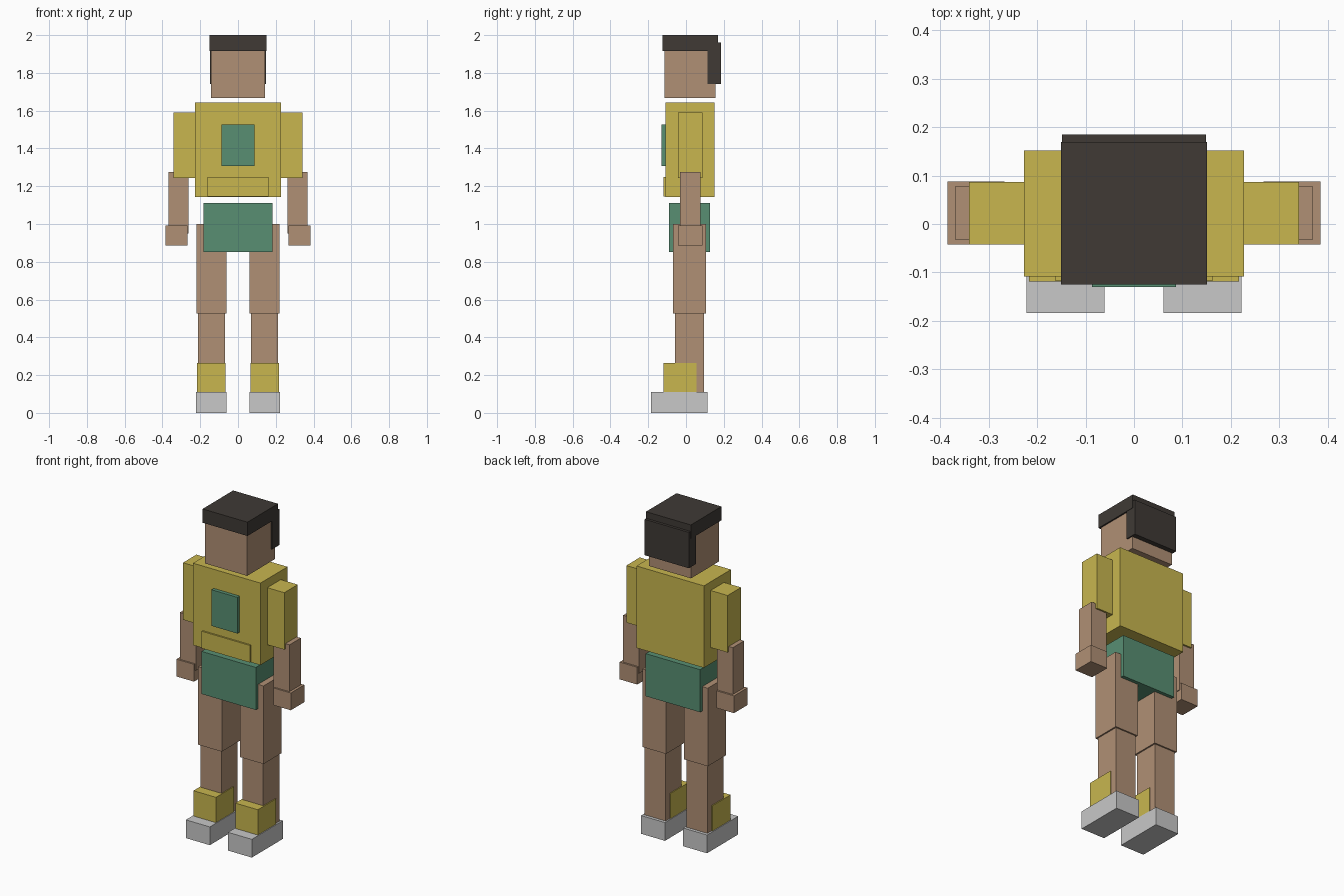
import bpy
import bmesh
from mathutils import Vector

cube = bpy.data.objects.get("Cube")
if cube:
    bpy.data.objects.remove(cube, do_unlink=True)


def make_material(name, colour):
    mat = bpy.data.materials.new(name)
    mat.use_nodes = True
    mat.diffuse_color = (*colour, 1)
    mat.node_tree.nodes["Principled BSDF"].inputs["Base Color"].default_value = (*colour, 1)
    return mat


skin = make_material("skin", (0.434, 0.279, 0.178))
yellow = make_material("yellow cloth", (0.578, 0.468, 0.078))
green = make_material("green cloth", (0.098, 0.275, 0.171))
hair = make_material("dark hair", (0.050, 0.042, 0.036))
grey = make_material("light grey shoe", (0.578, 0.578, 0.578))


def box(name, mat, x, y, z):
    """Add a flat-sided block spanning the given (min, max) ranges."""
    low, high = (Vector(corner) for corner in zip(x, y, z))
    mesh = bpy.data.meshes.new(name)
    bm = bmesh.new()
    bmesh.ops.create_cube(bm, size=1)
    bmesh.ops.scale(bm, vec=high - low, verts=bm.verts)
    bm.to_mesh(mesh)
    bm.free()
    mesh.materials.append(mat)
    obj = bpy.data.objects.new(name, mesh)
    obj.location = (low + high) / 2
    bpy.context.collection.objects.link(obj)


def centred(name, mat, half, y, z):
    box(name, mat, (-half, half), y, z)


def pair(name, mat, x, y, z):
    box("left_" + name, mat, x, y, z)
    box("right_" + name, mat, (-x[1], -x[0]), y, z)


# Head and hair
centred("head", skin, 0.142, (-0.115, 0.155), (1.667, 1.93))
centred("hair_top", hair, 0.151, (-0.125, 0.169), (1.916, 2.0))
centred("hair_back", hair, 0.149, (0.115, 0.185), (1.742, 1.96))

# Torso, chest panel, pocket and shorts
centred("torso", yellow, 0.227, (-0.108, 0.152), (1.144, 1.643))
centred("chest_panel", green, 0.087, (-0.13, -0.1), (1.307, 1.527))
centred("pocket", yellow, 0.162, (-0.118, -0.1), (1.146, 1.25))
centred("shorts", green, 0.183, (-0.09, 0.126), (0.852, 1.111))

# Arms
pair("sleeve", yellow, (0.215, 0.341), (-0.042, 0.087), (1.243, 1.59))
pair("forearm", skin, (0.262, 0.369), (-0.032, 0.077), (0.95, 1.276))
pair("hand", skin, (0.267, 0.385), (-0.042, 0.088), (0.886, 0.991))

# Legs and shoes
pair("thigh", skin, (0.061, 0.22), (-0.069, 0.105), (0.525, 1.0))
pair("shin", skin, (0.07, 0.211), (-0.059, 0.096), (0.1, 0.55))
pair("sock", yellow, (0.065, 0.217), (-0.119, 0.056), (0.1, 0.265))
pair("shoe", grey, (0.061, 0.222), (-0.184, 0.115), (0, 0.111))
